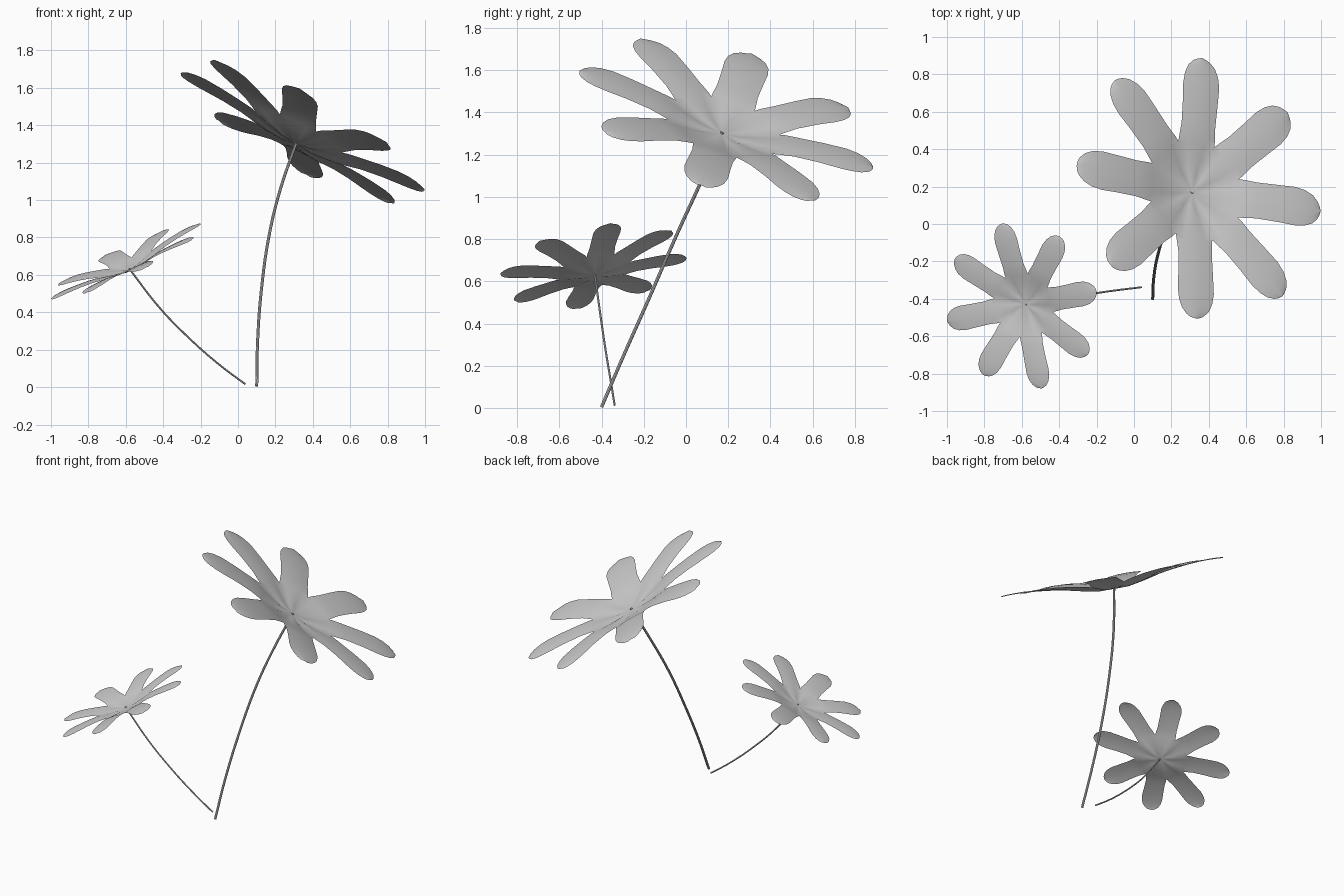
import bpy, bmesh, math
from mathutils import Vector, Matrix

cube = bpy.data.objects.get("Cube")
if cube:
    bpy.data.objects.remove(cube, do_unlink=True)

# Single plain grey material
grey = bpy.data.materials.new("plain_grey")
grey.use_nodes = True
grey.diffuse_color = (0.6, 0.6, 0.6, 1)
grey.node_tree.nodes["Principled BSDF"].inputs["Base Color"].default_value = (0.6, 0.6, 0.6, 1)

PETALS = 8
HALF = math.pi / PETALS
# Petal stations: distance from centre, half width, height
PROFILE = [
    (0.09, None, 0.006), (0.18, None, 0.023), (0.26, None, 0.042),
    (0.29, 0.107, 0.050), (0.36, 0.101, 0.062), (0.48, 0.104, 0.076),
    (0.58, 0.108, 0.083), (0.64, 0.099, 0.084), (0.685, 0.079, 0.083),
    (0.715, 0.050, 0.081), (0.728, 0.024, 0.080),
]
TIP = Vector((0.733, 0, 0.079))
ACROSS = (-1, -0.5, 0, 0.5, 1)


def finish(obj):
    bpy.ops.object.select_all(action='DESELECT')
    obj.select_set(True)
    bpy.context.view_layer.objects.active = obj
    bpy.ops.object.shade_smooth_by_angle(angle=math.radians(30))


def blossom(name, centre, normal, petal_dir, scale):
    """Open flower: petals fused near the middle, free and rounded outside."""
    bm = bmesh.new()
    for i in range(PETALS):
        turn = Matrix.Rotation(2 * HALF * i, 3, 'Z')
        rows = []
        for r, w, h in PROFILE:
            half = r * math.tan(HALF) if w is None else w
            rows.append([bm.verts.new(turn @ Vector((r, half * t, h - 0.006 * t * t)))
                         for t in ACROSS])
        root = bm.verts.new((0, 0, 0))
        tip = bm.verts.new(turn @ TIP)
        for k in range(len(ACROSS) - 1):
            bm.faces.new((root, rows[0][k], rows[0][k + 1]))
            for a, b in zip(rows, rows[1:]):
                bm.faces.new((a[k], b[k], b[k + 1], a[k + 1]))
            bm.faces.new((rows[-1][k], tip, rows[-1][k + 1]))
    bmesh.ops.remove_doubles(bm, verts=bm.verts, dist=0.0005)
    mesh = bpy.data.meshes.new(name)
    bm.to_mesh(mesh)
    bm.free()
    mesh.materials.append(grey)
    obj = bpy.data.objects.new(name, mesh)
    bpy.context.collection.objects.link(obj)
    n = Vector(normal).normalized()
    u = Vector(petal_dir)
    u = (u - n * u.dot(n)).normalized()
    frame = Matrix((u, n.cross(u), n)).transposed().to_4x4()
    obj.matrix_world = Matrix.Translation(centre) @ frame @ Matrix.Scale(scale, 4)
    finish(obj)


def stem(name, points, radius):
    """Thin curved tube through the given points."""
    curve = bpy.data.curves.new(name, 'CURVE')
    curve.dimensions = '3D'
    curve.bevel_depth = radius
    curve.bevel_resolution = 2
    curve.resolution_u = 6
    curve.use_fill_caps = True
    spline = curve.splines.new('BEZIER')
    spline.bezier_points.add(len(points) - 1)
    for bp, p in zip(spline.bezier_points, points):
        bp.co = p
        bp.handle_left_type = bp.handle_right_type = 'AUTO'
    curve.materials.append(grey)
    obj = bpy.data.objects.new(name, curve)
    bpy.context.collection.objects.link(obj)
    bpy.ops.object.select_all(action='DESELECT')
    obj.select_set(True)
    bpy.context.view_layer.objects.active = obj
    bpy.ops.object.convert(target='MESH')
    finish(bpy.context.view_layer.objects.active)


# Tall flower
blossom("large_blossom", (0.31, 0.17, 1.30), (0.455, 0.269, 0.849),
        (0.89, -0.164, -0.425), 1.0)
stem("large_stem", [(0.10, -0.40, 0.005), (0.105, -0.295, 0.25), (0.125, -0.175, 0.52),
                    (0.17, -0.04, 0.83), (0.23, 0.07, 1.07), (0.312, 0.172, 1.306)], 0.008)

# Short flower
blossom("small_blossom", (-0.58, -0.43, 0.63), (-0.418, -0.170, 0.893),
        (0.79, 0.16, 0.40), 0.62)
stem("small_stem", [(0.04, -0.338, 0.015), (-0.10, -0.355, 0.12), (-0.27, -0.38, 0.27),
                    (-0.42, -0.403, 0.425), (-0.582, -0.432, 0.634)], 0.005)
